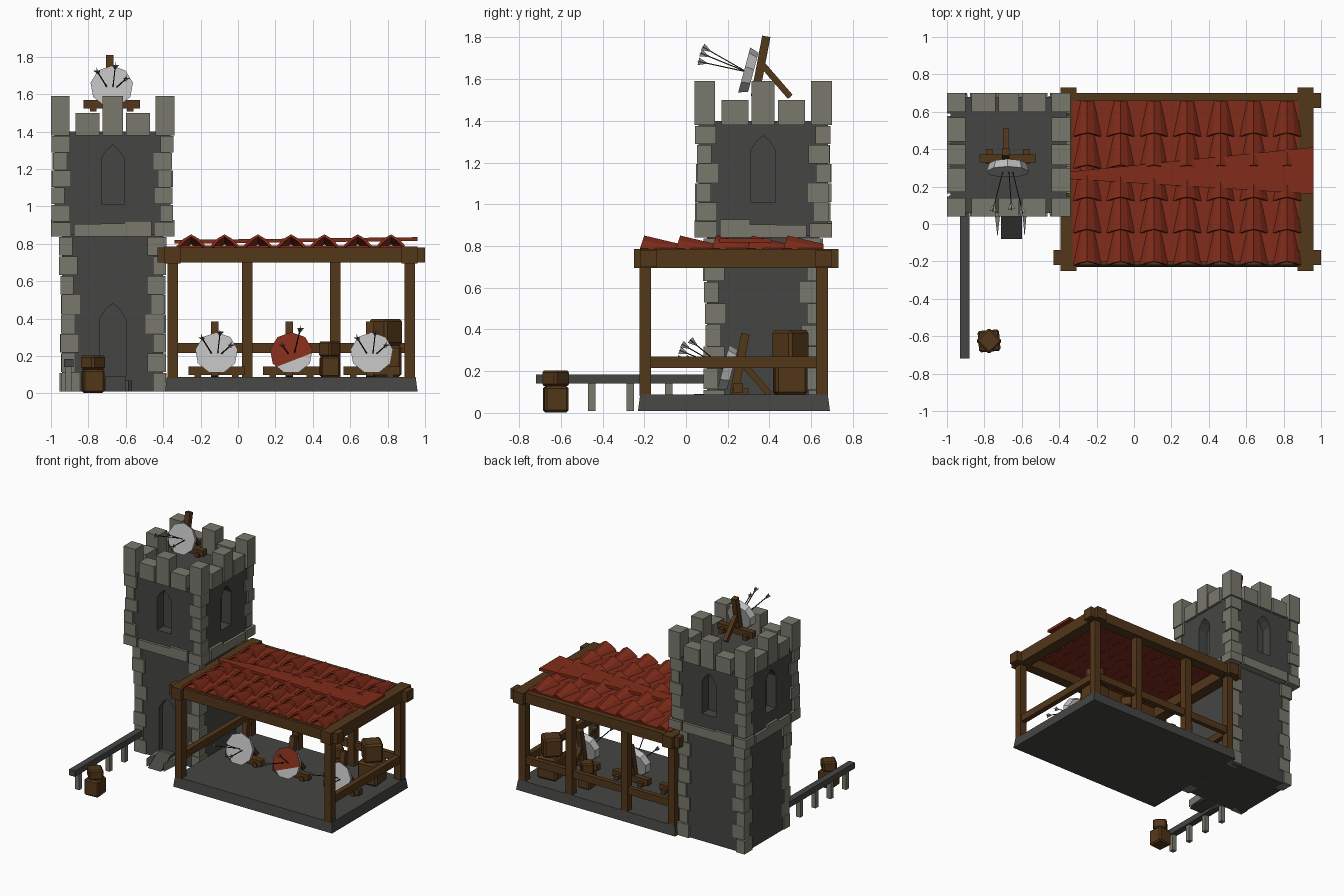
import bpy, bmesh, math, random
from mathutils import Matrix, Vector

random.seed(4)
cube = bpy.data.objects.get("Cube")
if cube:
    bpy.data.objects.remove(cube)


def material(name, r, g, b):
    m = bpy.data.materials.new(name)
    m.use_nodes = True
    m.diffuse_color = (r, g, b, 1)
    m.node_tree.nodes["Principled BSDF"].inputs["Base Color"].default_value = (r, g, b, 1)
    return m


WALL = material("dark stone", .06, .061, .055)
STONE = material("light stone", .19, .19, .155)
WOOD = material("brown wood", .085, .038, .01)
RED = material("roof red", .22, .025, .01)
WHITE = material("target white", .5, .5, .5)
SHAFT = material("arrow shaft", .03, .02, .015)
FEATHER = material("arrow feather", .25, .25, .25)


def finish(name, bm, *mats):
    bmesh.ops.recalc_face_normals(bm, faces=bm.faces)
    mesh = bpy.data.meshes.new(name)
    bm.to_mesh(mesh)
    bm.free()
    for m in mats:
        mesh.materials.append(m)
    ob = bpy.data.objects.new(name, mesh)
    bpy.context.collection.objects.link(ob)
    return ob


def add_box(bm, x0, x1, y0, y1, z0, z1):
    mid = Vector((x0 + x1, y0 + y1, z0 + z1)) / 2
    size = Matrix.Diagonal((x1 - x0, y1 - y0, z1 - z0, 1))
    return bmesh.ops.create_cube(bm, size=1, matrix=Matrix.Translation(mid) @ size)["verts"]


def add_bar(bm, p, q, w):
    p, q = Vector(p), Vector(q)
    d = q - p
    m = Matrix.Translation((p + q) / 2) @ d.to_track_quat("Z", "Y").to_matrix().to_4x4()
    bmesh.ops.create_cube(bm, size=1, matrix=m @ Matrix.Diagonal((w, w, d.length, 1)))


def add_prism(bm, outline, offset):
    """Extrude a closed outline of points along an offset."""
    face = bm.faces.new([bm.verts.new(p) for p in outline])
    out = bmesh.ops.extrude_face_region(bm, geom=[face], use_keep_orig=True)["geom"]
    bmesh.ops.translate(bm, vec=offset, verts=[v for v in out if isinstance(v, bmesh.types.BMVert)])


def box(name, mat, *bounds):
    bm = bmesh.new()
    add_box(bm, *bounds)
    return finish(name, bm, mat)


CX, CY = -.67, .37


def cut_arches(wall, half, width, z0, z1, depth, sides):
    """Cut pointed recesses into the chosen sides of a tower wall."""
    bm = bmesh.new()
    w, shoulder = width / 2, z1 - width * .6
    shape = [(-w, z0), (w, z0), (w, shoulder), (w * .55, z1 - .03), (0, z1),
             (-w * .55, z1 - .03), (-w, shoulder)]
    for k in range(sides):
        turn = Matrix.Translation((CX, CY, 0)) @ Matrix.Rotation(k * math.pi / 2, 4, "Z")
        pts = [turn @ Vector((x, -half - .05, z)) for x, z in shape]
        add_prism(bm, pts, turn.to_3x3() @ Vector((0, depth + .05, 0)))
    cutter = finish("arch_cutter", bm, WALL)
    mod = wall.modifiers.new("arches", "BOOLEAN")
    mod.operation, mod.solver, mod.object = "DIFFERENCE", "EXACT", cutter
    bpy.context.view_layer.objects.active = wall
    bpy.ops.object.modifier_apply(modifier=mod.name)
    bpy.data.objects.remove(cutter)


def corner_stones(name, half, z0, z1, count):
    """Alternating long and short stones up the four corners."""
    bm = bmesh.new()
    step = (z1 - z0) / count
    for sx in (-1, 1):
        for sy in (-1, 1):
            for k in range(count):
                a, b = (.1, .07) if (k + (sx == sy)) % 2 else (.07, .1)
                h = half + random.uniform(-.012, .004)
                xs = sorted((CX + sx * h, CX + sx * (h - a)))
                ys = sorted((CY + sy * h, CY + sy * (h - b)))
                add_box(bm, *xs, *ys, z0 + k * step, z0 + (k + 1) * step - .004)
    finish(name, bm, STONE)


# Tower walls, with a doorway and four windows
lower = box("tower_lower_wall", WALL, CX - .27, CX + .27, CY - .27, CY + .27, .01, .86)
upper = box("tower_upper_wall", WALL, CX - .31, CX + .31, CY - .31, CY + .31, .85, 1.4)
cut_arches(lower, .27, .14, .03, .48, .04, 1)
cut_arches(upper, .31, .12, 1.01, 1.33, .08, 4)
corner_stones("lower_corner_stones", .285, .01, .84, 8)
corner_stones("upper_corner_stones", .325, .92, 1.38, 5)

# Stone course under the upper storey, and the battlements
course, battlements = bmesh.new(), bmesh.new()
edges = [-.33, -.23, -.2, -.07, -.055, .055, .07, .2, .23, .33]
for i in range(5):
    for j in range(5):
        if i in (0, 4) or j in (0, 4):
            x0, x1 = CX + edges[2 * i], CX + edges[2 * i + 1]
            y0, y1 = CY + edges[2 * j], CY + edges[2 * j + 1]
            tall = i % 2 == 0 and j % 2 == 0
            add_box(battlements, x0, x1, y0, y1, 1.38, 1.59 if tall else 1.5)
            add_box(course, x0 - .008, x1 + .008, y0 - .008, y1 + .008, .84,
                    .92 + random.uniform(-.02, .01))
for bm in (course, battlements):
    for v in bm.verts:
        v.co.x = min(max(v.co.x, CX - .33), CX + .33)
        v.co.y = min(max(v.co.y, CY - .33), CY + .33)
finish("stone_course", course, STONE)
finish("battlements", battlements, STONE)

# Door ramp with pointed side curbs
bm = bmesh.new()
add_prism(bm, [(-.71, .1, .01), (-.71, .1, .09), (-.71, .04, .09), (-.71, -.08, .01)], (.11, 0, 0))
finish("door_ramp", bm, WALL)
bm = bmesh.new()
for x, lean in ((-.71, -.04), (-.6, .03)):
    add_prism(bm, [(x, .1, .01), (x + lean, .1, .01), (x + lean / 2, -.07, .01)], (0, 0, .06))
finish("ramp_curbs", bm, STONE)

# Fence
box("fence_rail", WALL, -.93, -.88, -.72, .1, .14, .185)
bm = bmesh.new()
for k in range(4):
    add_box(bm, -.925, -.89, -.655 + k * .185, -.62 + k * .185, .01, .14)
finish("fence_posts", bm, STONE)

# Shed floor, slightly wider at the bottom
bm = bmesh.new()
for v in add_box(bm, -.38, .95, -.22, .68, .01, .087):
    if v.co.z < .05:
        v.co += Vector((math.copysign(.01, v.co.x), math.copysign(.01, v.co.y - .2), 0))
finish("shed_floor", bm, WALL)

# Shed posts, rails and top beams
frame = bmesh.new()
for x in (-.35, .05, .52, .917):
    for y in (-.195, .652):
        if y > 0 or abs(x) > .9 or x < 0:
            add_box(frame, x - .028, x + .028, y - .028, y + .028, .08, .72)
for x in (-.35, .917):
    add_box(frame, x - .02, x + .02, -.2, .65, .215, .27)
    add_box(frame, x - .043, x + .043, -.25, .73, .695, .785)
add_box(frame, -.35, .917, .635, .67, .215, .27)
for y in (-.18, .66):
    add_box(frame, -.43, 1, y - .04, y + .04, .7, .78)
finish("shed_frame", frame, WOOD)

# Roof underlay, loose sheet and rows of arched tiles
box("roof_underlay", RED, -.33, .88, -.2, .66, .775, .79)
bm = bmesh.new()
add_prism(bm, [(-.34, .24, .8), (.96, .16, .815), (.96, .41, .815), (-.34, .28, .8)], (0, 0, .02))
finish("loose_roof_sheet", bm, RED)
bm = bmesh.new()
arch = [(-1, 0), (-.55, .6), (0, 1), (.55, .6), (1, 0)]
front = [bm.verts.new((x * .075, -.22 + z * .02, .79 + z * .06)) for x, z in arch]
back = [bm.verts.new((x * .05, -.03, .775 + z * .035)) for x, z in arch]
for k in range(4):
    bm.faces.new((front[k], front[k + 1], back[k + 1], back[k]))
tiles = finish("roof_tiles", bm, RED)
tiles.location.x = -.25
mod = tiles.modifiers.new("thickness", "SOLIDIFY")
mod.thickness = .014
for count, step in ((7, (.178, 0, 0)), (5, (0, .172, 0))):
    mod = tiles.modifiers.new("repeat", "ARRAY")
    mod.count, mod.use_relative_offset, mod.use_constant_offset = count, False, True
    mod.constant_offset_displace = step


def target(name, x, y, z, tips, painted=False):
    """Leaning disc on a stand, with arrows ending at the given offsets."""
    c = Vector((x, y, z))
    lean = Matrix.Translation(c) @ Matrix.Rotation(math.radians(75), 4, "X")
    bm = bmesh.new()
    bmesh.ops.create_cone(bm, cap_ends=True, segments=9, radius1=.1, radius2=.115, depth=.045)
    if painted:
        bmesh.ops.bisect_plane(bm, geom=bm.verts[:] + bm.edges[:] + bm.faces[:],
                               plane_co=(0, -.045, 0), plane_no=(-.4, 1, 0))
        for f in bm.faces:
            m = f.calc_center_median()
            f.material_index = int(f.normal.z > .9 and m.y + .045 > .4 * m.x)
    bmesh.ops.transform(bm, matrix=lean, verts=bm.verts)
    finish(name + "_disc", bm, WHITE, RED)
    # Stand
    bm = bmesh.new()
    add_bar(bm, c + Vector((-.01, .03, -.12)), c + Vector((-.01, .085, .17)), .04)
    add_bar(bm, c + Vector((-.01, .07, .03)), c + Vector((-.01, .2, -.12)), .03)
    add_bar(bm, c + Vector((-.15, .05, -.09)), c + Vector((.15, .05, -.09)), .045)
    for s in (-.1, .1):
        add_bar(bm, c + Vector((s, .02, -.11)), c + Vector((s, .1, -.11)), .035)
    finish(name + "_stand", bm, WOOD)
    # Arrows
    shafts, feathers = bmesh.new(), bmesh.new()
    for dx, dy, dz in tips:
        root, tip = c + Vector((dx * .3, -.01, 0)), c + Vector((dx, dy, dz))
        add_bar(shafts, root, tip, .005)
        d = (tip - root).normalized()
        for side in (d.cross(Vector((1, 0, 0))), d.cross(Vector((0, 0, 1)))):
            side = side.normalized() * .018
            a = tip - d * .05
            add_prism(feathers, [a, tip + side, tip, tip - side], d.cross(side) * .1)
    finish(name + "_arrow_shafts", shafts, SHAFT)
    finish(name + "_arrow_feathers", feathers, FEATHER)


spread = [(-.08, -.23, .09), (.02, -.22, .12), (.08, -.24, .05)]
target("tower_target", -.675, .3, 1.635, spread)
target("left_target", -.115, .2, .21, spread)
target("middle_target", .285, .2, .21, [(-.05, -.2, .05), (.05, -.18, .14)], True)
target("right_target", .715, .2, .21, spread)


def crates(name, x, y, z, size, top):
    """Two worn crates stacked at different turns."""
    bm = bmesh.new()
    for k, (h, turn) in enumerate(((size, 5), (top, 45))):
        w = size * (.92 if k == 0 else .8)
        m = Matrix.Translation((x, y, z + h / 2)) @ Matrix.Rotation(math.radians(turn), 4, "Z")
        bmesh.ops.create_cube(bm, size=1, matrix=m @ Matrix.Diagonal((w, w, h, 1)))
        z += h
    bmesh.ops.bevel(bm, geom=bm.edges[:], offset=size * .08, segments=1, affect="EDGES")
    finish(name, bm, WOOD)


crates("yard_crates", -.775, -.625, .003, .125, .075)
crates("tall_crates", .79, .5, .087, .17, .14)
crates("short_crates", .49, .5, .087, .11, .08)
